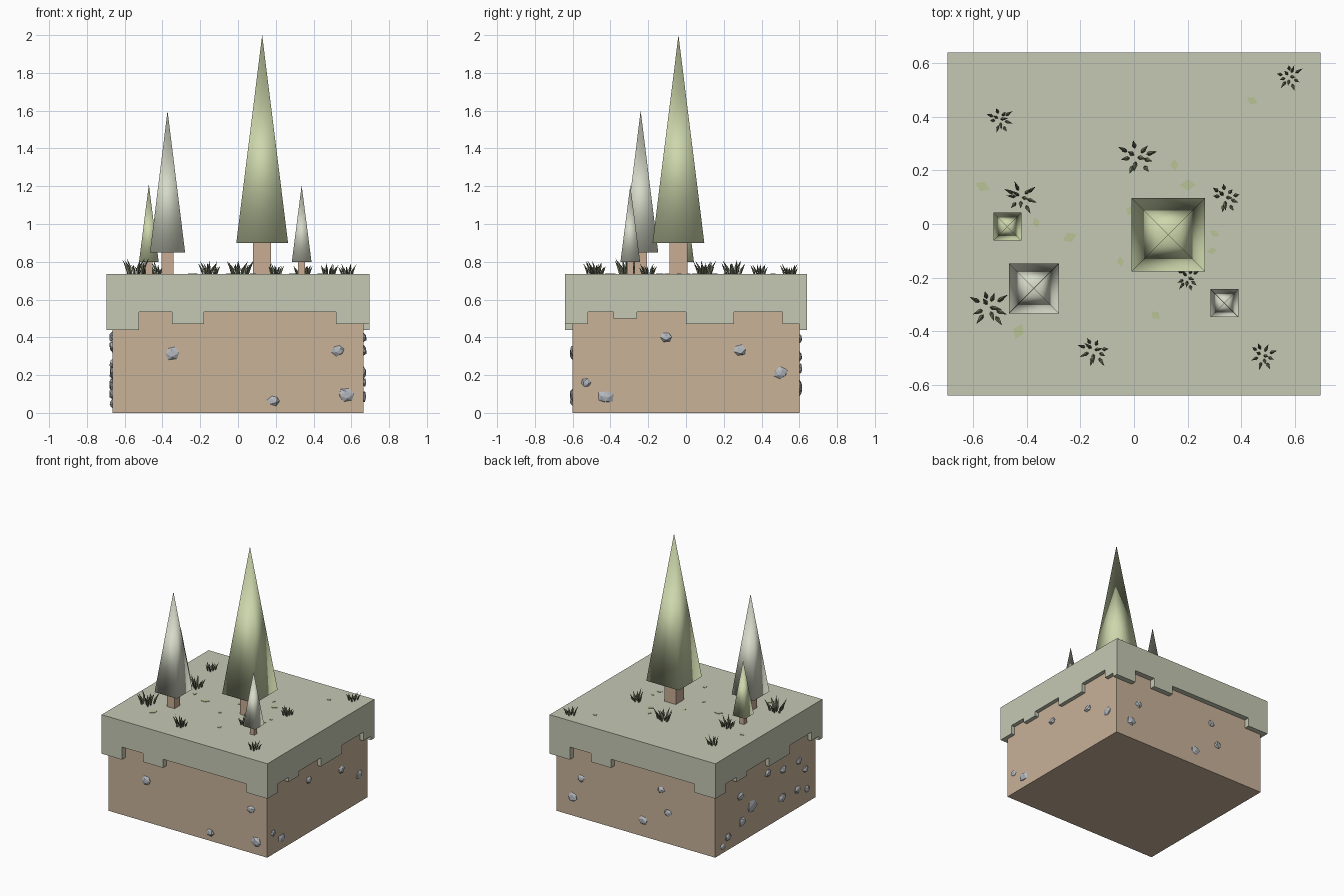
import bpy, bmesh, random
from math import cos, sin, pi, radians
from mathutils import Vector, Matrix

random.seed(4)
cube = bpy.data.objects.get("Cube")
if cube:
    bpy.data.objects.remove(cube)


def material(name, r, g, b):
    lin = [((c / 255 + 0.055) / 1.055) ** 2.4 for c in (r, g, b)] + [1]
    m = bpy.data.materials.new(name)
    m.use_nodes = True
    m.diffuse_color = lin
    m.node_tree.nodes["Principled BSDF"].inputs["Base Color"].default_value = lin
    return m


GRASS = material("grass_green", 197, 201, 180)
DIRT = material("dirt_tan", 200, 178, 153)
BARK = material("bark_tan", 200, 172, 148)
LEAF = material("leaf_green", 205, 215, 172)
PALE = material("pale_leaf", 214, 218, 200)
BLADE = material("blade_green", 112, 118, 93)
CHIP = material("chip_green", 184, 194, 150)
STONE = material("stone_grey", 180, 184, 190)


def finish(name, bm, mat, smooth=False):
    bmesh.ops.recalc_face_normals(bm, faces=bm.faces)
    me = bpy.data.meshes.new(name)
    bm.to_mesh(me)
    bm.free()
    me.materials.append(mat)
    for p in me.polygons:
        p.use_smooth = smooth
    ob = bpy.data.objects.new(name, me)
    bpy.context.collection.objects.link(ob)
    return ob


def add_box(bm, lo, hi, turn=Matrix()):
    lo, hi = Vector(lo), Vector(hi)
    mat = turn @ Matrix.Translation((lo + hi) / 2) @ Matrix.Diagonal((*(hi - lo), 1))
    bmesh.ops.create_cube(bm, size=1, matrix=mat)


# Soil block
DX, DY, GX, GY = 0.665, 0.6, 0.695, 0.64
TOP, HEM = 0.735, 0.535
bm = bmesh.new()
add_box(bm, (-DX, -DY, 0), (DX, DY, 0.7))
finish("dirt_block", bm, DIRT)

# Turf slab with a stepped hem; opposite sides repeat by a half turn
bm = bmesh.new()
add_box(bm, (-GX, -GY, HEM), (GX, GY, TOP))
front_teeth = [(-GX, -0.525, 0.44), (-0.35, -0.18, 0.47), (0.52, GX, 0.47)]
right_teeth = [(-GY, -0.52, 0.47), (-0.385, -0.26, 0.5), (0, 0.255, 0.47), (0.51, GY, 0.47)]
for turn in (Matrix(), Matrix.Rotation(pi, 4, 'Z')):
    for a, b, z in front_teeth:
        add_box(bm, (a, -GY, z), (b, -DY, HEM), turn)
    for a, b, z in right_teeth:
        add_box(bm, (DX, a, z), (GX, b, HEM), turn)
finish("turf_slab", bm, GRASS)


# Trees: square trunk and tall pyramid crown
def tree(name, x, y, half, base, tip, mat):
    t = half * 0.35
    bm = bmesh.new()
    add_box(bm, (x - t, y - t, TOP - 0.02), (x + t, y + t, base + 0.01))
    finish(name + "_trunk", bm, BARK)
    bm = bmesh.new()
    place = Matrix.Translation((x, y, (base + tip) / 2)) @ Matrix.Rotation(pi / 4, 4, 'Z')
    bmesh.ops.create_cone(bm, cap_ends=True, segments=4, radius1=half * 2 ** 0.5,
                          radius2=0, depth=tip - base, matrix=place)
    bmesh.ops.remove_doubles(bm, verts=bm.verts, dist=0.0001)
    finish(name + "_crown", bm, mat, smooth=True)


tree("tall_tree", 0.128, -0.04, 0.137, 0.9, 2.0, LEAF)
tree("middle_tree", -0.373, -0.24, 0.093, 0.85, 1.6, PALE)
tree("left_small_tree", 0.337, -0.295, 0.052, 0.8, 1.205, PALE)
tree("right_small_tree", -0.472, -0.01, 0.052, 0.8, 1.21, LEAF)


# Grass tufts: four-sided blades that lean and bend outward
def add_blade(bm, x, y, angle, height, width):
    out = Vector((cos(angle), sin(angle), 0))
    side = Vector((-out.y, out.x, 0))
    root = Vector((x, y, TOP - 0.003))
    rings = []
    for lean, up, w in ((0, 0, 0.7), (0.12, 0.45, 1)):
        c = root + out * lean * height + Vector((0, 0, up * height))
        rings.append([bm.verts.new(c + d * w * width) for d in (out, side, -out, -side)])
    tip = bm.verts.new(root + out * height * 0.45 + Vector((0, 0, height)))
    for i in range(4):
        j = (i + 1) % 4
        bm.faces.new((rings[0][i], rings[0][j], rings[1][j], rings[1][i]))
        bm.faces.new((rings[1][i], rings[1][j], tip))
    bm.faces.new(rings[0])


tufts = [(0.58, 0.55, 0.75), (-0.5, 0.39, 0.75), (0.01, 0.25, 1.1),
         (-0.42, 0.1, 0.9), (0.34, 0.1, 0.9), (0.2, -0.2, 0.75),
         (-0.54, -0.31, 1.1), (-0.15, -0.47, 0.9), (0.48, -0.49, 0.8)]
bm = bmesh.new()
for x, y, s in tufts:
    for i in range(11):
        a = i * 2.4 + random.uniform(-0.3, 0.3)
        r = 0.045 * s * ((i + 0.3) / 11) ** 0.5
        h = s * random.uniform(0.045, 0.085)
        add_blade(bm, x + r * cos(a), y + r * sin(a), a, h, 0.0075 * s)
finish("grass_tufts", bm, BLADE)

# Flat leaf chips lying on the turf
chips = [(-0.565, 0.14, 0.026), (-0.365, 0.005, 0.018), (-0.24, -0.05, 0.026),
         (-0.43, -0.4, 0.028), (0.08, -0.34, 0.02), (0.15, 0.22, 0.02),
         (0.2, 0.145, 0.028), (0.44, 0.46, 0.02), (0.3, -0.035, 0.018),
         (0.29, -0.1, 0.018), (-0.05, -0.14, 0.018), (-0.015, 0.05, 0.018)]
bm = bmesh.new()
for x, y, r in chips:
    place = (Matrix.Translation((x, y, TOP + 0.001)) @ Matrix.Rotation(random.uniform(0, pi), 4, 'Z')
             @ Matrix.Diagonal((1.1, 0.75, 1, 1)))
    bmesh.ops.create_cone(bm, cap_ends=True, segments=4, radius1=r, radius2=r,
                          depth=0.004, matrix=place)
finish("leaf_chips", bm, CHIP)


# Faceted stones set into the soil: position along the wall, height, radius
def stones(name, wall, spots):
    bm = bmesh.new()
    for along, z, r in spots:
        place = (wall @ Matrix.Translation((along, 0, z)) @ Matrix.Diagonal((r, 0.017, r * 0.85, 1))
                 @ Matrix.Rotation(random.uniform(0, pi), 4, 'Y'))
        new = bmesh.ops.create_icosphere(bm, subdivisions=1, radius=1)["verts"]
        for v in new:
            v.co = place @ (v.co * random.uniform(0.8, 1.1))
    finish(name, bm, STONE)


def wall(angle, dist):
    return Matrix.Rotation(radians(angle), 4, 'Z') @ Matrix.Translation((0, -dist, 0))


stones("front_stones", wall(0, DY),
       [(-0.35, 0.315, 0.042), (0.53, 0.33, 0.036), (0.19, 0.065, 0.034), (0.575, 0.095, 0.044)])
stones("left_stones", wall(90, DX),
       [(-0.53, 0.16, 0.03), (-0.425, 0.085, 0.044), (-0.105, 0.4, 0.032),
        (0.285, 0.33, 0.036), (0.5, 0.21, 0.04)])
stones("back_stones", wall(180, DY),
       [(-0.46, 0.3, 0.033), (-0.53, 0.14, 0.045), (0.21, 0.39, 0.033),
        (0.06, 0.12, 0.04), (0.27, 0.235, 0.036)])
stones("right_stones", wall(270, DX),
       [(-0.28, 0.15, 0.042), (-0.16, 0.22, 0.06), (-0.45, 0.1, 0.035),
        (-0.51, 0.05, 0.03), (0.03, 0.4, 0.038), (0.21, 0.36, 0.038),
        (0.2, 0.15, 0.042), (0.38, 0.14, 0.038), (0.48, 0.26, 0.036),
        (-0.3, 0.35, 0.04), (0.4, 0.35, 0.034), (0.5, 0.1, 0.034)])
